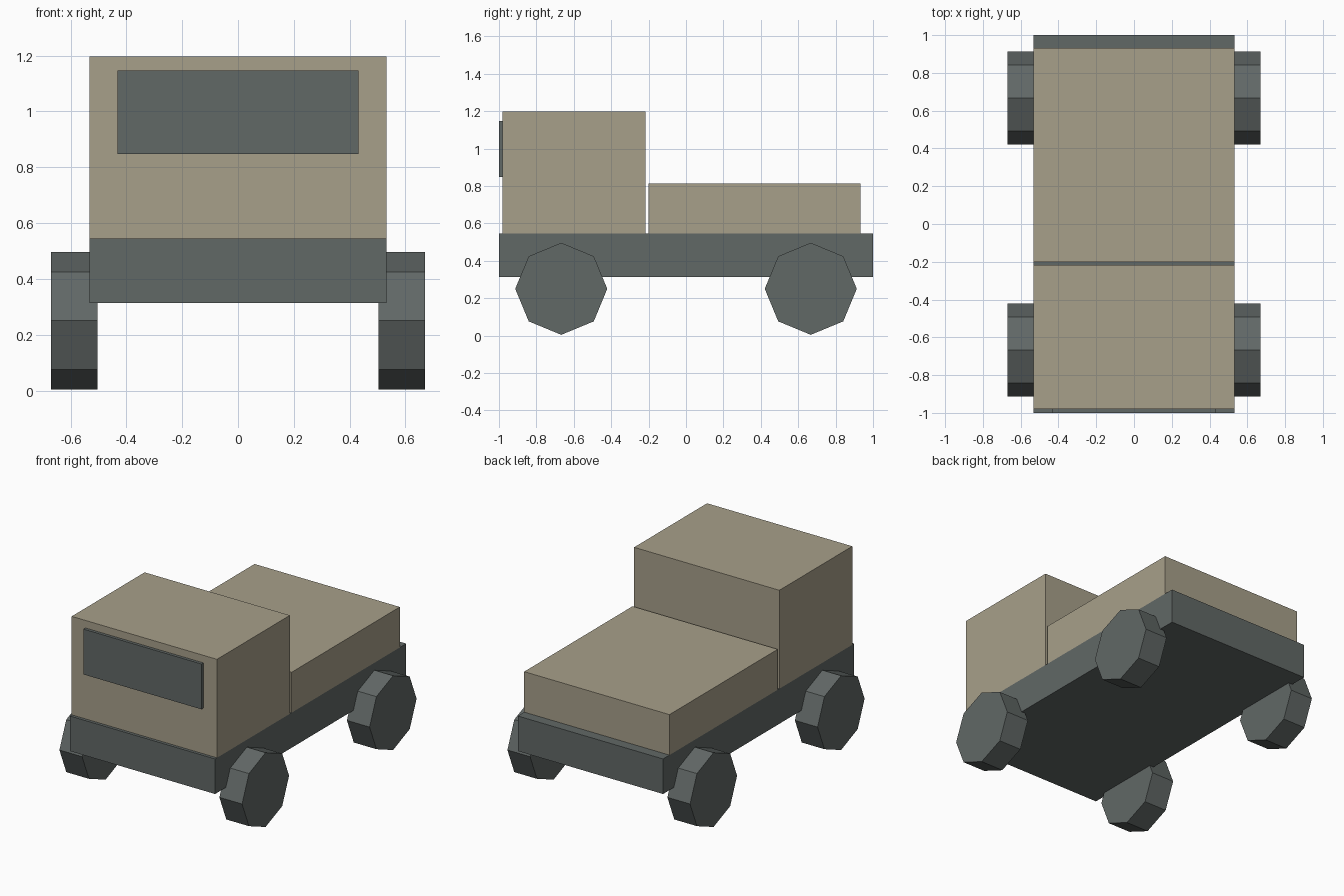
import bpy
import math

if "Cube" in bpy.data.objects:
    bpy.data.objects.remove(bpy.data.objects["Cube"])


def material(name, rgb):
    mat = bpy.data.materials.new(name)
    mat.diffuse_color = (*rgb, 1.0)
    mat.use_nodes = True
    mat.node_tree.nodes["Principled BSDF"].inputs["Base Color"].default_value = mat.diffuse_color
    return mat


tan = material("tan paint", (0.39, 0.35, 0.255))
grey = material("dark grey", (0.12, 0.138, 0.133))


def box(name, x, y, z, mat):
    """Box from (min, max) ranges along each axis."""
    ranges = (x, y, z)
    bpy.ops.mesh.primitive_cube_add(size=1, location=[(a + b) / 2 for a, b in ranges])
    obj = bpy.context.object
    obj.name = name
    obj.scale = [b - a for a, b in ranges]
    bpy.ops.object.transform_apply(location=False, rotation=False, scale=True)
    obj.data.materials.append(mat)
    return obj


W = 0.532  # half width of the body

# Chassis, cab and load bed
box("chassis", (-W, W), (-1.0, 1.0), (0.313, 0.545), grey)
box("cab", (-W, W), (-0.98, -0.217), (0.545, 1.197), tan)
box("load_bed", (-W, W), (-0.2, 0.933), (0.545, 0.813), tan)

# Windscreen panel standing proud of the cab
box("windscreen", (-0.432, 0.432), (-1.0, -0.98), (0.847, 1.147), grey)

# Four eight-sided wheels, one corner pointing up
for side, x in (("left", -0.586), ("right", 0.586)):
    for end, y in (("front", -0.667), ("back", 0.667)):
        bpy.ops.mesh.primitive_cylinder_add(
            vertices=8, radius=0.246, depth=0.166,
            location=(x, y, 0.25), rotation=(0, math.pi / 2, 0))
        wheel = bpy.context.object
        wheel.name = f"{end}_{side}_wheel"
        wheel.data.materials.append(grey)
